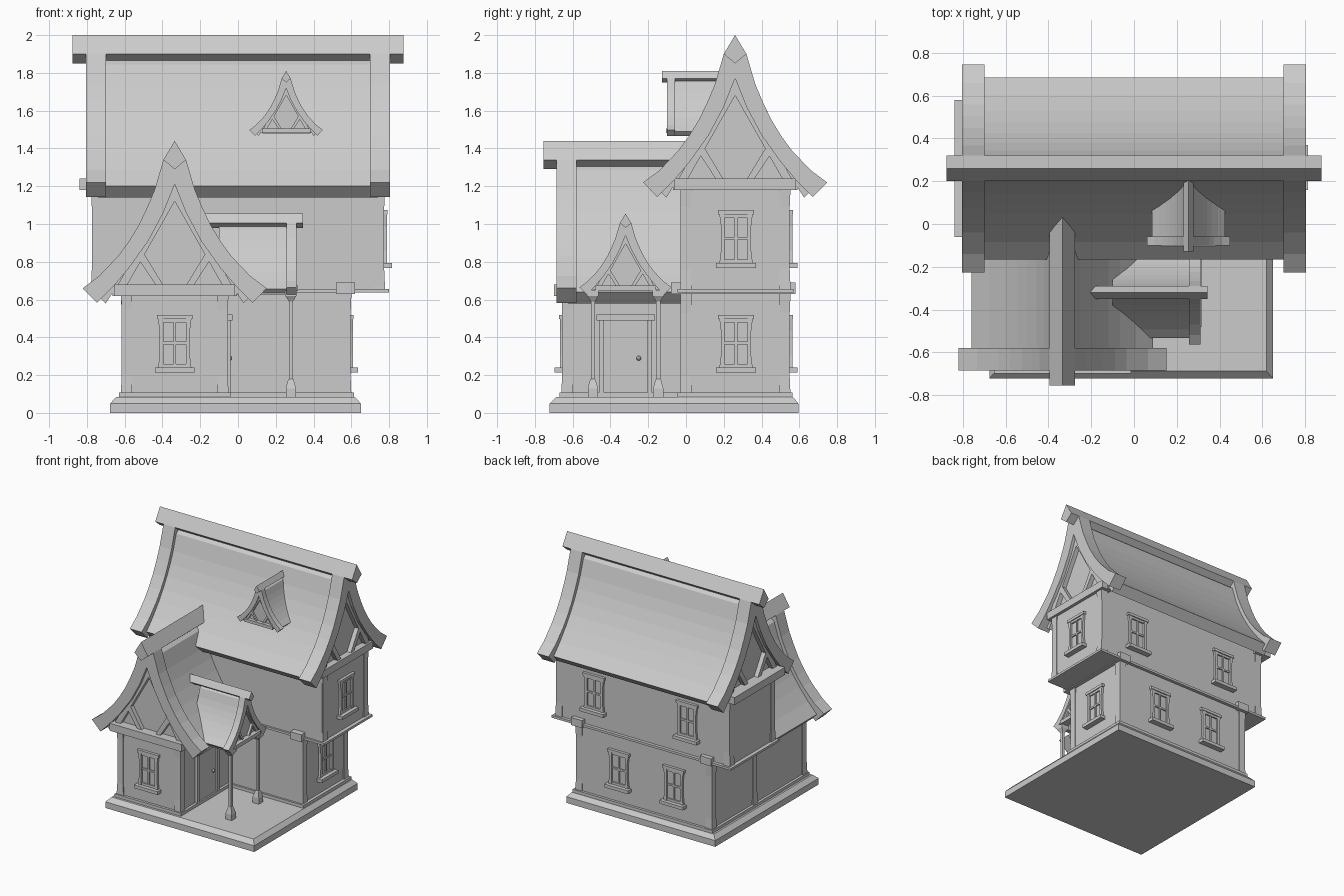
import bpy
import bmesh
from math import radians
from mathutils import Matrix, Vector

cube = bpy.data.objects.get("Cube")
if cube:
    bpy.data.objects.remove(cube, do_unlink=True)

GREY = (0.6, 0.6, 0.6, 1)
plaster = bpy.data.materials.new("plain grey")
plaster.use_nodes = True
plaster.diffuse_color = GREY
plaster.node_tree.nodes["Principled BSDF"].inputs["Base Color"].default_value = GREY


def add_object(name, bm):
    bmesh.ops.recalc_face_normals(bm, faces=bm.faces)
    mesh = bpy.data.meshes.new(name)
    bm.to_mesh(mesh)
    bm.free()
    mesh.materials.append(plaster)
    obj = bpy.data.objects.new(name, mesh)
    bpy.context.collection.objects.link(obj)
    return obj


def frame(origin, facing=0, size=1):
    """Local frame: u across, v outward, z up; facing 0 looks to the front."""
    return Matrix.Translation(origin) @ Matrix.Rotation(radians(facing), 4, "Z") @ Matrix.Scale(size, 4)


def solid(name, prisms, place=Matrix()):
    """One object made of (u, z) outlines, each extruded from v0 to v1."""
    bm = bmesh.new()
    for outline, v0, v1 in prisms:
        rings = [[bm.verts.new(place @ Vector((u, -v, z))) for u, z in outline] for v in (v0, v1)]
        bm.faces.new(rings[0])
        bm.faces.new(rings[1])
        for i in range(len(outline)):
            j = i - 1
            bm.faces.new((rings[0][i], rings[0][j], rings[1][j], rings[1][i]))
    return add_object(name, bm)


def rect(u0, u1, z0, z1):
    return [(u0, z0), (u1, z0), (u1, z1), (u0, z1)]


def flip(outline):
    return [(-u, z) for u, z in outline]


def box(name, x0, x1, y0, y1, z0, z1):
    return solid(name, [(rect(x0, x1, z0, z1), -y0, -y1)])


def stack(name, x, y, levels):
    """Square post whose half width changes with height."""
    bm = bmesh.new()
    rings = [[bm.verts.new((x + a * r, y + b * r, z)) for a, b in ((-1, -1), (1, -1), (1, 1), (-1, 1))]
             for z, r in levels]
    for low, high in zip(rings, rings[1:]):
        for i in range(4):
            bm.faces.new((low[i - 1], low[i], high[i], high[i - 1]))
    bm.faces.new(rings[0])
    bm.faces.new(rings[-1])
    return add_object(name, bm)


# Roof cross-section, measured down from the ridge top
RIDGE = [(0, 0), (.06, -.1), (0, -.15), (-.06, -.1)]
BARGE = [(0, -.07), (.06, -.1), (.107, -.26), (.145, -.35), (.19, -.445), (.245, -.535), (.3, -.61),
         (.4, -.715), (.487, -.78), (.412, -.857), (.32, -.765), (.24, -.67), (.14, -.53),
         (.06, -.38), (0, -.23)]
SLOPE = [(0, -.12), (.045, -.155), (.085, -.28), (.122, -.37), (.165, -.455), (.215, -.54), (.27, -.62),
         (.345, -.715), (.425, -.8), (.365, -.86), (.3, -.76), (.21, -.64), (.12, -.51), (.05, -.35), (0, -.22)]
FILL = [(0, -.21), (.06, -.36), (.14, -.51), (.24, -.65), (.33, -.77), (.33, -.82)]
RAFTER = [(0, -.23), (.3, -.76), (.25, -.76), (0, -.32)]
BRACE = [(.15, -.61), (.175, -.59), (.09, -.77), (.05, -.77)]
BRACE = [(.16, -.6), (.185, -.635), (.1, -.765), (.06, -.765)]


def slopes(name, place, v0, v1):
    solid(name, [(SLOPE, v0, v1), (flip(SLOPE), v0, v1)], place)


def gable(name, place, size, end, beam_out=.015):
    """Bargeboards, infill, rafters, braces and tie beam at one roof end."""
    b = end / size
    solid(name + "_bargeboards", [(BARGE, b - .105, b), (flip(BARGE), b - .105, b)], place)
    solid(name + "_gable_wall", [(FILL + flip(FILL)[:0:-1], b - .09, b - .06)], place)
    timbers = [(shape, b - .07, b - .025) for part in (RAFTER, BRACE) for shape in (part, flip(part))]
    solid(name + "_gable_timbers", timbers, place)
    solid(name + "_tie_beam", [(rect(-.32, .32, -.82, -.76), b - .1, b + beam_out)], place)


def small_roof(name, origin, facing, size, end, ridge_back, slope_back):
    place = frame(origin, facing, size)
    gable(name, place, size, end)
    slopes(name + "_slopes", place, slope_back / size, end / size - .06)
    solid(name + "_ridge_beam", [(RIDGE, ridge_back / size, end / size + .07)], place)


# Roofs
main = (0, .26, 2)
gable("main_right", frame(main, 90), 1, .805, -.01)
gable("main_left", frame(main, 270), 1, .805, .035)
slopes("main_slopes", frame(main, 90), -.74, .74)
solid("main_ridge_beam", [(RIDGE, -.877, .877)], frame(main, 90))
small_roof("wing", (-.335, 0, 1.44), 0, 1, .685, -.06, .025)
small_roof("porch", (0, -.32, 1.055), 90, .5, .31, -.22, -.1)
small_roof("dormer", (.255, 0, 1.81), 0, .4, .1, -.205, -.19)
box("dormer_floor", .13, .38, -.075, .12, 1.478, 1.5)

# Stepped base with a chamfered rim
base = box("base", -.677, .65, -.722, .595, 0, .05)
bm = bmesh.new()
low = [bm.verts.new(p) for p in ((-.677, -.722, .05), (.65, -.722, .05), (.65, .595, .05), (-.677, .595, .05))]
top = [bm.verts.new((v.co.x * .953, v.co.y * .953, .083)) for v in low]
bm.faces.new(top)
for i in range(4):
    bm.faces.new((low[i - 1], low[i], top[i], top[i - 1]))
add_object("base_rim", bm)

# Walls, plinths and floor band
box("lower_wall", -.61, .59, -.03, .545, .07, .65)
box("wing_wall", -.61, -.06, -.65, 0, .07, .68)
box("upper_wall", -.77, .77, -.03, .545, .65, 1.23)
box("lower_plinth", -.63, .615, -.045, .565, .07, .107)
box("wing_plinth", -.63, -.04, -.67, 0, .07, .107)
box("floor_band", -.8, .8, -.045, .57, .637, .655)
for side, x in (("left", .57), ("right", -.58)):
    box("floor_beam_" + side, x - .05, x + .05, -.08, .58, .63, .69)


# Corner posts, slightly waisted
def post(name, x, y, z0, z1):
    mid, third = .026, (z1 - z0) / 5
    stack(name, x, y, [(z0, .031), (z0 + third, mid), (z1 - third, mid), (z1, .031)])


for y in (0, .523):
    for x in (-.59, .57):
        post("lower_post", x, y, .08, .64)
    for x in (-.748, .748):
        post("upper_post", x, y, .65, 1.2)
for x in (-.59, -.08):
    post("wing_post", x, -.63, .08, .66)


# Windows with lintel, sill, frame and glazing bars
def window(x, y, z, facing):
    parts = [(rect(-.095, .095, .283, .305), -.01, .022), (rect(-.105, .105, 0, .026), -.01, .045),
             (rect(-.063, .063, .026, .283), -.01, .003), (rect(-.007, .007, .045, .265), 0, .012),
             (rect(-.063, .063, .15, .164), 0, .012), (rect(-.063, .063, .026, .045), 0, .014),
             (rect(-.063, .063, .265, .283), 0, .014)]
    jamb = [(.06, .026), (.088, .026), (.08, .09), (.08, .22), (.088, .283), (.06, .283)]
    parts += [(jamb, -.01, .018), (flip(jamb), -.01, .018)]
    solid("window", parts, frame((x, y, z), facing))


window(-.335, -.65, .213, 0)
window(.59, .265, .213, 90)
window(.77, .265, .768, 90)
for x in (.21, -.28):
    window(x, .545, .213, 180)
for x in (.43, -.4):
    window(x, .545, .768, 180)

# Door with frame, lintel and knob
door = frame((-.06, -.32, 0), 90)
solid("door", [(rect(-.115, .115, .08, .49), -.01, .008)], door)
solid("door_frame", [(rect(-.14, -.115, .08, .49), -.01, .02), (rect(.115, .14, .08, .49), -.01, .02),
                     (rect(-.155, .155, .49, .522), -.01, .03)], door)
bm = bmesh.new()
bmesh.ops.create_icosphere(bm, subdivisions=2, radius=.013, matrix=Matrix.Translation((-.043, -.25, .29)))
add_object("door_knob", bm)

# Porch columns and the rails they carry
for y in (-.493, -.147):
    stack("porch_column", .28, y, [(.08, .027), (.13, .027), (.175, .015), (.18, .011), (.59, .011),
                                   (.605, .02), (.62, .03), (.65, .03)])
    box("porch_rail", -.06, .3, y - .018, y + .018, .625, .655)
